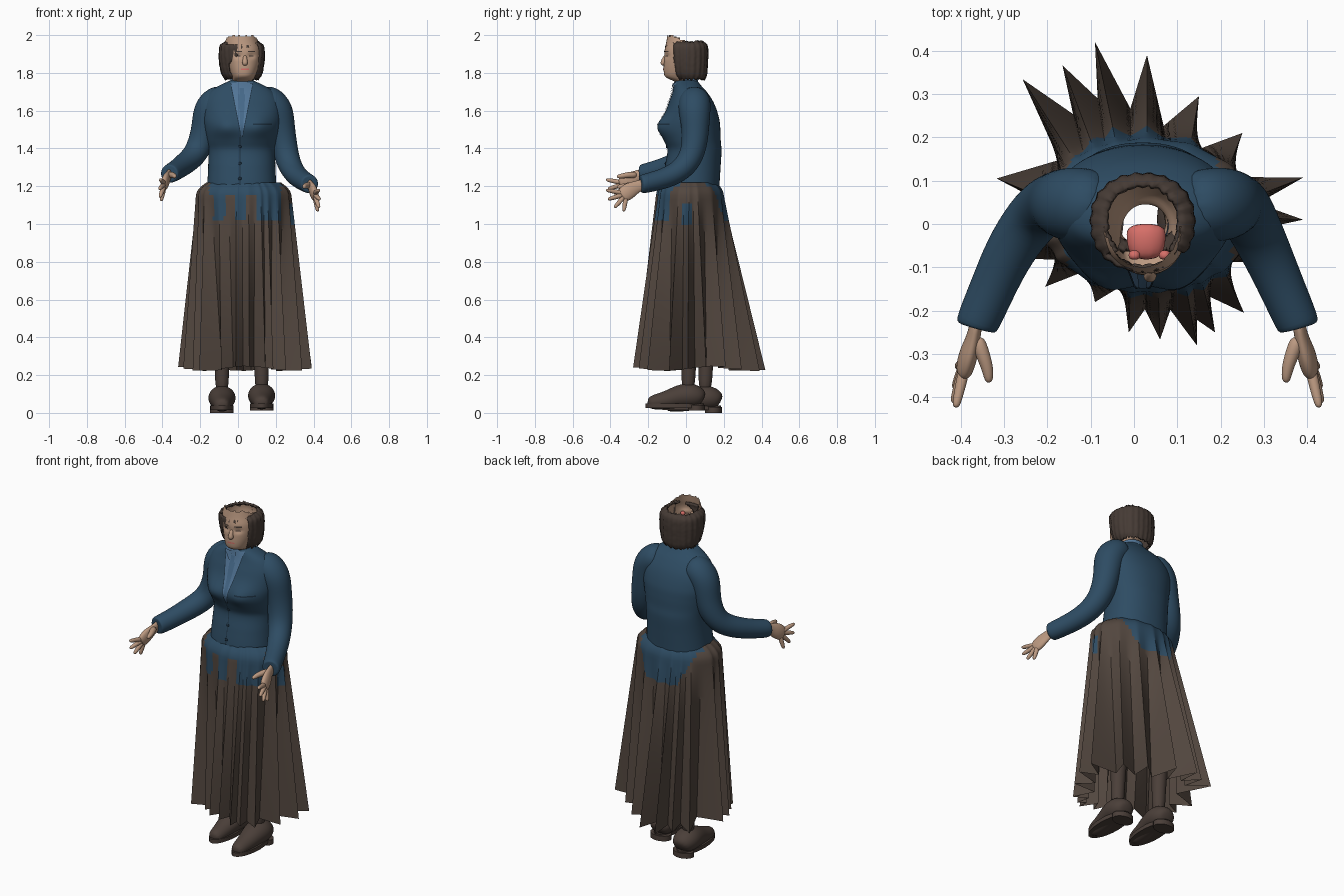
import bpy, bmesh, math, random
from mathutils import Vector

random.seed(4)
cube = bpy.data.objects.get("Cube")
if cube:
    bpy.data.objects.remove(cube, do_unlink=True)


def material(name, r, g, b):
    m = bpy.data.materials.new(name)
    m.use_nodes = True
    m.diffuse_color = (r, g, b, 1)
    bsdf = m.node_tree.nodes["Principled BSDF"]
    bsdf.inputs["Base Color"].default_value = (r, g, b, 1)
    bsdf.inputs["Roughness"].default_value = 0.8
    return m


navy = material("jacket blue", .027, .072, .125)
seam = material("dark seam blue", .012, .03, .052)
shirt = material("shirt blue", .085, .18, .31)
tie_blue = material("tie blue", .06, .14, .25)
brown = material("skirt brown", .085, .062, .049)
leather = material("shoe brown", .07, .05, .041)
hair_brown = material("hair brown", .06, .043, .035)
skin = material("skin", .5, .32, .22)
pink = material("mouth pink", .68, .16, .14)


def build(name, verts, faces, mats, rule=None, sub=0, angle=50):
    mesh = bpy.data.meshes.new(name)
    mesh.from_pydata([tuple(v) for v in verts], [], faces)
    for m in mats:
        mesh.materials.append(m)
    bm = bmesh.new()
    bm.from_mesh(mesh)
    bmesh.ops.recalc_face_normals(bm, faces=bm.faces)
    bm.to_mesh(mesh)
    bm.free()
    if rule:
        for p in mesh.polygons:
            p.material_index = rule(p.center)
    ob = bpy.data.objects.new(name, mesh)
    bpy.context.collection.objects.link(ob)
    if sub:
        mod = ob.modifiers.new("smooth", "SUBSURF")
        mod.levels = mod.render_levels = sub
        mesh.polygons.foreach_set("use_smooth", [True] * len(mesh.polygons))
    else:
        bpy.ops.object.select_all(action="DESELECT")
        ob.select_set(True)
        bpy.context.view_layer.objects.active = ob
        bpy.ops.object.shade_smooth_by_angle(angle=math.radians(angle))
    return ob


def grid_faces(rows, cols, wrap):
    last = cols if wrap else cols - 1
    return [(r * cols + c, r * cols + (c + 1) % cols,
             (r + 1) * cols + (c + 1) % cols, (r + 1) * cols + c)
            for r in range(rows - 1) for c in range(last)]


def section(rows, z):
    """Smoothly blended cross-section (centre x, y, radii x, y) at a height."""
    i = max(k for k in range(len(rows) - 1) if rows[k][0] <= z or k == 0)
    a, b = rows[i], rows[i + 1]
    before, after = rows[max(i - 1, 0)], rows[min(i + 2, len(rows) - 1)]
    h = b[0] - a[0]
    u = min(max((z - a[0]) / h, 0), 1)
    out = []
    for k in range(1, 5):
        s = (b[k] - before[k]) / (b[0] - before[0]) * h
        e = (after[k] - a[k]) / (after[0] - a[0]) * h
        out.append(a[k] + u * s + u * u * (3 * (b[k] - a[k]) - 2 * s - e)
                   + u ** 3 * (s + e - 2 * (b[k] - a[k])))
    return out


def loft(name, mats, rows, steps, seg=48, power=2.2, warp=None, rule=None, keep=None):
    verts = []
    for r in range(steps + 1):
        z = rows[0][0] + (rows[-1][0] - rows[0][0]) * r / steps
        cx, cy, rx, ry = section(rows, z)
        for s in range(seg):
            a = math.tau * s / seg
            c, d = math.cos(a), math.sin(a)
            v = Vector((cx + rx * math.copysign(abs(c) ** (2 / power), c),
                        cy + ry * math.copysign(abs(d) ** (2 / power), d), z))
            verts.append(warp(v) if warp else v)
    faces = grid_faces(steps + 1, seg, True)
    if keep:
        faces = [f for f in faces if keep(sum((verts[i] for i in f), Vector()) / 4)]
    return build(name, verts, faces, mats, rule)


def tube(name, mat, pts, flat=1, sides=10, sub=2):
    """Capped limb through (x, y, z, radius) points, flattened along x."""
    verts = []
    for i, p in enumerate(pts):
        t = Vector(pts[min(i + 1, len(pts) - 1)][:3]) - Vector(pts[max(i - 1, 0)][:3])
        t.normalize()
        side = (Vector((1, 0, 0)) - t * t.x).normalized()
        up = t.cross(side)
        for s in range(sides):
            a = math.tau * s / sides
            verts.append(Vector(p[:3]) + p[3] * (side * math.cos(a) * flat + up * math.sin(a)))
    faces = grid_faces(len(pts), sides, True)
    faces += [tuple(range(sides)), tuple(range(len(verts) - sides, len(verts)))]
    return build(name, verts, faces, [mat], sub=sub)


def panel(name, mat, front, z0, z1, left, right, lift=.004, rows=16, cols=9):
    """Thin plate lying on a front surface between two edge functions of z."""
    verts = []
    for r in range(rows):
        z = z0 + (z1 - z0) * r / (rows - 1)
        for c in range(cols):
            x = left(z) + (right(z) - left(z)) * c / (cols - 1)
            verts.append((x, front(x, z) - lift, z))
    return build(name, verts, grid_faces(rows, cols, False), [mat])


def front_of(rows, warp):
    def front(x, z):
        cx, cy, rx, ry = section(rows, z)
        u = min(abs(x - cx) / rx, 1)
        return warp(Vector((x, cy - ry * (1 - u ** 2.2) ** (1 / 2.2), z))).y
    return front


# Jacket body with a shaped bust
MID = .02
body = [(1.06, MID, .02, .19, .15), (1.2, MID, .025, .183, .152), (1.3, MID, .035, .178, .148),
        (1.39, MID, .045, .178, .143), (1.44, MID, .036, .188, .148), (1.5, MID, .03, .2, .152),
        (1.56, MID, .03, .21, .145), (1.64, MID, .028, .205, .12), (1.7, MID, .02, .17, .09),
        (1.735, MID, .008, .115, .07), (1.76, MID, 0, .06, .06)]


def bust(v):
    if v.y < .03:
        for s in (-1, 1):
            d = ((v.x - MID - s * .085) / .075) ** 2 + ((v.z - 1.515) / .06) ** 2
            v.y -= .038 * math.exp(-d)
    return v


loft("jacket", [navy], body, 60, 64, warp=bust)
chest = front_of(body, bust)


def vee(z):
    return .002 + .055 * (z - 1.46) / .28


panel("shirt_front", shirt, chest, 1.46, 1.75, lambda z: MID - vee(z), lambda z: MID + vee(z))
panel("tie", tie_blue, chest, 1.47, 1.72, lambda z: MID - .3 * vee(z) - .004,
      lambda z: MID + .3 * vee(z) + .004, .007)
panel("front_seam", seam, chest, 1.1, 1.46, lambda z: MID - .012, lambda z: MID - .008, .002)
panel("breast_pocket", seam, chest, 1.525, 1.533, lambda z: .08, lambda z: .18, .003, 2)
for s in (-1, 1):
    panel("lapel", seam, chest, 1.46, 1.73, lambda z: MID + s * (vee(z) - .001),
          lambda z: MID + s * (vee(z) + .003), .006, cols=3)
    panel("collar_point", shirt, chest, 1.685, 1.745, lambda z: MID + s * .012,
          lambda z: MID + s * (.014 + .8 * (z - 1.685)), .011, 6, 4)
for z in (1.24, 1.32, 1.41):
    y = chest(.01, z)
    tube("jacket_button", seam, [(.01, y + .004, z, .01), (.01, y - .004, z, .01)], sub=1)
loft("shirt_collar", [shirt], [(1.71, MID, 0, .075, .07), (1.745, MID, 0, .064, .064),
                               (1.775, MID, .004, .058, .06)], 6, 32)

# Skirt: hem pleat tips joined to a hip ellipse
tips = [(.39, .01), (.39, .107), (.25, .21), (.15, .295), (.03, .39), (-.09, .42), (-.165, .366),
        (-.257, .334), (-.317, .105), (-.29, .01), (-.24, -.08), (-.205, -.145), (-.09, -.18),
        (-.012, -.25), (.06, -.267), (.145, -.28), (.187, -.25), (.254, -.205), (.34, -.09)]
core = Vector((.03, .02))
hem = []
for i, tip in enumerate(tips):
    a, b = Vector(tip) - core, Vector(tips[(i + 1) % len(tips)]) - core
    valley = (a + b) / 2 * (1 - .36 * min(1, (a - b).length / .12))
    hem += [a.lerp(valley, k / 4) for k in range(4)] + [valley.lerp(b, k / 4) for k in range(4)]
ROWS = 44
verts = []
for r in range(ROWS + 1):
    z = 1.22 - .985 * r / ROWS
    f = max(0, (1.15 - z) / .915)
    tuck = 1 - .22 * max(0, (z - 1.15) / .07) ** 2
    for k, h in enumerate(hem):
        a = math.atan2(h.y, h.x)
        pleat = 1 + .012 * math.cos(math.tau * k / 8)
        hip = Vector((.25 * math.cos(a), .178 * math.sin(a))) * tuck * pleat
        p = core + hip.lerp(h, f)
        verts.append((p.x, p.y, z + .012 * f * math.sin(3 * a)))


def jacket_tails(c):
    if c.y > .06:
        low = 1.02 + 2.2 * max(0, abs(c.x - MID) - .1)
    elif c.y > -.03:
        return int(c.x > 0 and -.02 < c.y < .03 and 1 < c.z < 1.1)
    else:
        flap = any(lo < c.x < hi for lo, hi in ((-.13, -.07), (-.02, .045), (.1, .23)))
        low = 1.01 if flap else 1.16 if -.15 < c.x < .22 else 3
    return int(c.z > low)


build("skirt", verts, grid_faces(ROWS + 1, len(hem), True), [brown, navy], jacket_tails, angle=35)

# Arms and hands, the left one held lower
for s, side, drop in ((1, "left", .035), (-1, "right", -.02)):
    def at(x, y, z, r, k=1):
        return (MID * (1 - k) + s * x + .008, y, z - drop * k, r)

    tube(side + "_sleeve", navy, [
        at(.08, .045, 1.665, .07, 0), at(.14, .045, 1.655, .088, 0), at(.185, .045, 1.605, .088, 0),
        at(.2, .05, 1.51, .075, 0), at(.222, .045, 1.42, .07, .2), at(.25, .015, 1.345, .066, .6),
        at(.295, -.06, 1.295, .06), at(.335, -.15, 1.265, .054), at(.372, -.235, 1.245, .052),
        at(.373, -.24, 1.245, .045)], sides=14)
    tube(side + "_palm", skin, [at(.37, -.21, 1.25, .032), at(.376, -.255, 1.235, .031),
                                at(.388, -.295, 1.215, .046), at(.398, -.33, 1.19, .045),
                                at(.402, -.345, 1.18, .032)], .5)
    knuckle = Vector((.395, -.315, 1.195))
    for tip in ((.42, -.425, 1.215), (.425, -.415, 1.165), (.422, -.38, 1.12), (.415, -.33, 1.1)):
        end = Vector(tip)
        tube(side + "_finger", skin, [at(*knuckle.lerp(end, t), r) for t, r in
                                      ((.1, .014), (.45, .014), (.75, .012), (1, .009))], sides=8)
    tube(side + "_thumb", skin, [at(.372, -.26, 1.24, .02), at(.357, -.3, 1.24, .018),
                                 at(.345, -.335, 1.235, .015), at(.342, -.368, 1.23, .01)], sides=8)

# Legs and shoes, the left foot a step ahead
for side, x, y, lift in (("left", .125, 0, .012), ("right", -.085, .09, 0)):
    tube(side + "_leg", leather, [(x * .9, y + .02, .7, .06), (x, y + .02, .4, .05),
                                  (x, y + .015, .24, .038), (x, y + .01, .1, .04)])
    tube(side + "_shoe", leather, [
        (x, y + .092, lift + .055, .035), (x, y + .07, lift + .07, .058), (x, y + .02, lift + .082, .072),
        (x, y - .04, lift + .075, .063), (x, y - .1, lift + .056, .05), (x, y - .16, lift + .045, .043),
        (x, y - .205, lift + .04, .03)], 1.1, 12)
    for name, cy, ry, z0, z1 in (("sole", -.06, .155, .015, .038), ("heel", .055, .045, 0, .03)):
        edge = [(x + .062 * math.cos(a), y + cy + ry * math.sin(a), lift + z)
                for z in (z0, z1) for a in (math.tau * k / 24 for k in range(24))]
        build(side + "_" + name, edge, grid_faces(2, 24, True)
              + [tuple(range(24)), tuple(range(24, 48))], [leather])

# Head: open-topped face shell
face = [(1.69, MID, 0, .052, .052), (1.75, MID, 0, .054, .055), (1.775, .028, -.03, .058, .075),
        (1.8, .03, -.025, .07, .092), (1.86, .03, -.012, .088, .105), (1.92, .026, -.005, .095, .108),
        (1.96, MID, -.005, .09, .1), (2, MID, -.01, .076, .088)]


def eye_sockets(v):
    if v.y < -.05:
        for s in (-1, 1):
            d = ((v.x - .036 - s * .035) / .02) ** 2 + ((v.z - 1.89) / .014) ** 2
            v.y += .01 * math.exp(-d)
    return v


loft("face", [skin], face, 50, 56, warp=eye_sockets,
     keep=lambda c: c.z < 1.945 + .05 * min(1, max(0, (.03 - c.y) / .09)) + .004 * math.sin(c.x * 190))
look = front_of(face, eye_sockets)
tube("nose", skin, [(.037, -.105, 1.895, .009), (.037, -.118, 1.87, .013),
                    (.037, -.123, 1.85, .018), (.037, -.112, 1.842, .012)], sides=8)
panel("lips", pink, look, 1.815, 1.822, lambda z: .016, lambda z: .058, .003, 3)
for s in (-1, 1):
    x = .036 + s * .035
    panel("eye", hair_brown, look, 1.886, 1.893, lambda z: x - .012, lambda z: x + .012, .003, 3)
    panel("eyebrow", hair_brown, look, 1.91, 1.917, lambda z: x - .019, lambda z: x + .019, .003, 3)
    tube("eyeball", pink, [(x, y, 1.89, r) for y, r in ((-.06, .008), (-.07, .016), (-.083, .012))])
tube("mouth_inside", pink, [(.028, y, z, r) for y, z, r in
                            ((0, 1.81, .03), (-.03, 1.82, .032), (-.085, 1.815, .026))], 1.55)

# Bobbed hair with a fringe swept across one eye
bob = [(1.765, MID, .025, .088, .075), (1.79, MID, .018, .106, .092), (1.85, MID, .01, .118, .105),
       (1.92, MID, .004, .12, .113), (1.95, MID, .003, .112, .108), (1.967, MID, .003, .085, .088)]


def strands(v):
    a = math.atan2(v.y, v.x - MID)
    wave = 1 + .018 * math.sin(23 * a) + random.uniform(-.008, .008)
    v.x, v.y = MID + (v.x - MID) * wave, v.y * wave
    if v.z < 1.77 or v.z > 1.96:
        v.z += random.uniform(-.006, .008)
    return v


def hairline(c):
    if c.y > -.065:
        return True
    swept = c.x < -.045 + 1.25 * max(0, c.z - 1.855)
    return c.z < 1.95 and (swept or c.x > .118)


hair = loft("hair", [hair_brown], bob, 24, 96, warp=strands, keep=hairline)
thick = hair.modifiers.new("thickness", "SOLIDIFY")
thick.thickness = .012
